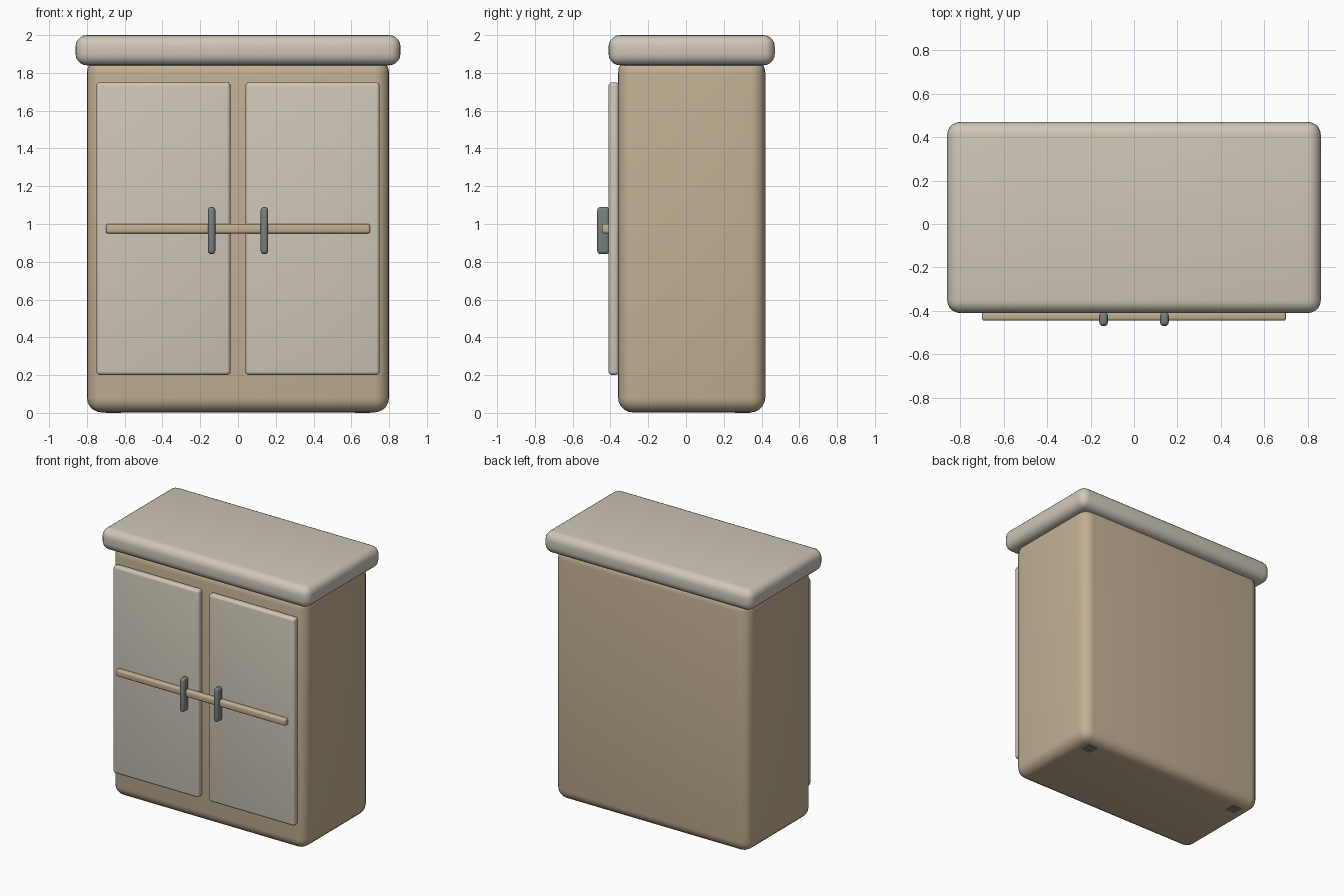
import bpy, math

if "Cube" in bpy.data.objects:
    bpy.data.objects.remove(bpy.data.objects["Cube"])


def material(name, rgb):
    m = bpy.data.materials.new(name)
    m.diffuse_color = (*rgb, 1.0)
    m.use_nodes = True
    m.node_tree.nodes["Principled BSDF"].inputs["Base Color"].default_value = m.diffuse_color
    return m


TAN = material("tan wood", (0.54, 0.43, 0.29))
CREAM = material("cream panel", (0.62, 0.57, 0.48))
METAL = material("grey metal", (0.19, 0.22, 0.215))


def box(name, lo, hi, mat, radius=0.0, segments=4):
    """Axis-aligned box between two corners with rounded edges."""
    bpy.ops.mesh.primitive_cube_add(
        size=1, location=[(a + b) / 2 for a, b in zip(lo, hi)])
    ob = bpy.context.object
    ob.name = name
    ob.scale = [b - a for a, b in zip(lo, hi)]
    bpy.ops.object.transform_apply(location=False, rotation=False, scale=True)
    ob.data.materials.append(mat)
    if radius:
        bev = ob.modifiers.new("rounding", "BEVEL")
        bev.width = radius
        bev.segments = segments
        bev.limit_method = 'NONE'
        bpy.ops.object.modifier_apply(modifier=bev.name)
        bpy.ops.object.shade_smooth_by_angle(angle=math.radians(35))
    return ob


# Cabinet carcass and overhanging top
box("cabinet_body", (-0.80, -0.36, 0.002), (0.80, 0.42, 1.88), TAN, 0.08, 5)
box("cabinet_top", (-0.86, -0.41, 1.84), (0.86, 0.47, 2.00), CREAM, 0.06, 5)

# Rail across both doors
box("cross_rail", (-0.70, -0.445, 0.95), (0.70, -0.40, 1.00), TAN, 0.012, 3)

for side, s in (("left", -1), ("right", 1)):
    # Door panel
    x0, x1 = sorted((s * 0.04, s * 0.75))
    box(side + "_door", (x0, -0.41, 0.20), (x1, -0.355, 1.75), CREAM, 0.02, 4)
    # Upright handle
    x0, x1 = sorted((s * 0.12, s * 0.16))
    box(side + "_handle", (x0, -0.47, 0.84), (x1, -0.405, 1.09), METAL, 0.018, 4)
    # Small foot set flush in the underside, near the back
    x0, x1 = sorted((s * 0.62, s * 0.70))
    box(side + "_foot", (x0, 0.26, 0.0), (x1, 0.34, 0.05), METAL)
